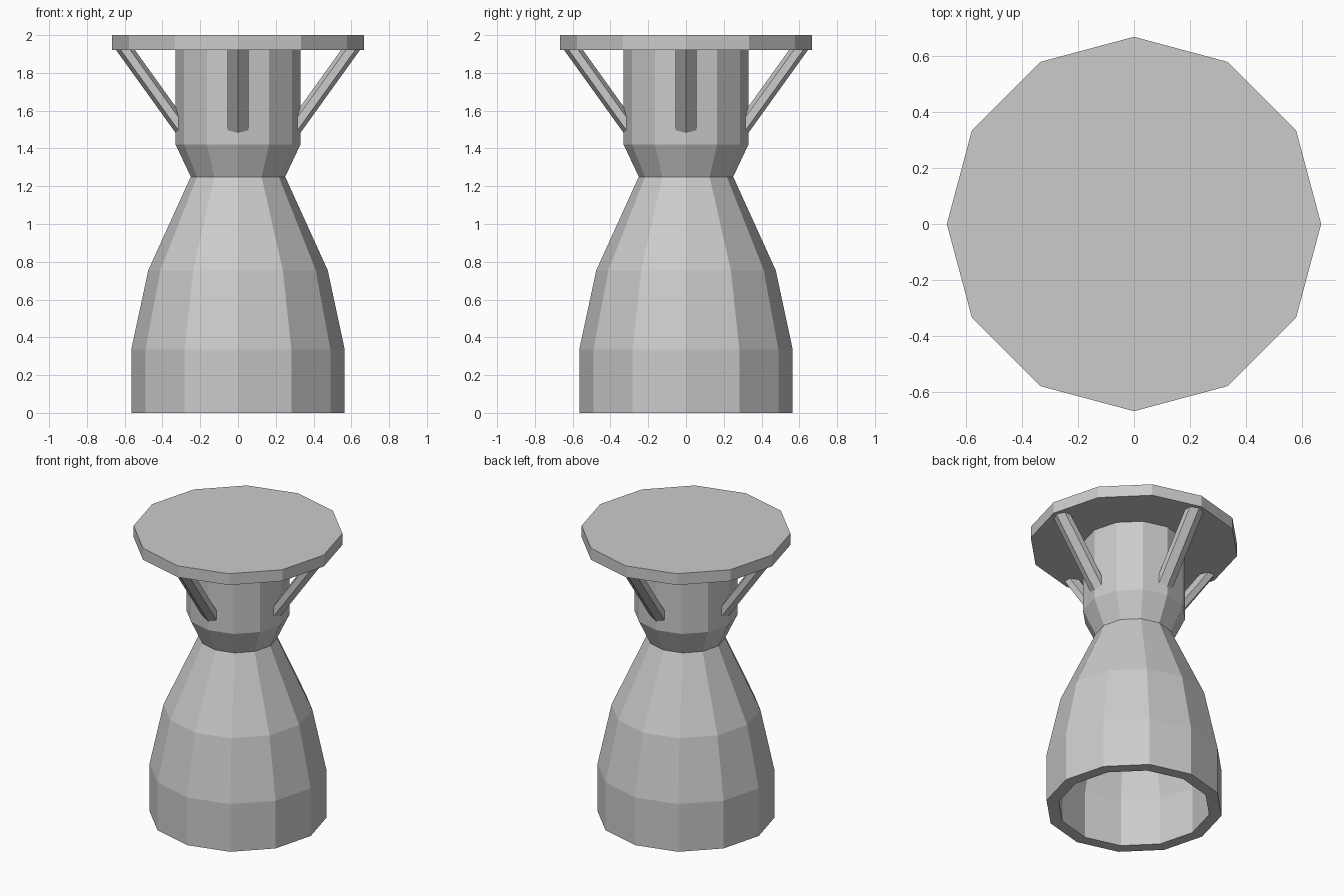
import bpy, bmesh
from math import cos, sin, pi

if "Cube" in bpy.data.objects:
    bpy.data.objects.remove(bpy.data.objects["Cube"])

SIDES = 12


def finish(name, bm):
    bmesh.ops.recalc_face_normals(bm, faces=bm.faces)
    mesh = bpy.data.meshes.new(name)
    bm.to_mesh(mesh)
    bm.free()
    obj = bpy.data.objects.new(name, mesh)
    bpy.context.collection.objects.link(obj)
    return obj


def lathe(name, profile, loop=False):
    """Revolve (radius, z) points; cap both ends or join them as a loop."""
    bm = bmesh.new()
    rings = [[bm.verts.new((r * cos(2 * pi * i / SIDES), r * sin(2 * pi * i / SIDES), z))
              for i in range(SIDES)] for r, z in profile]
    pairs = list(zip(rings, rings[1:]))
    if loop:
        pairs.append((rings[-1], rings[0]))
    else:
        bm.faces.new(rings[0])
        bm.faces.new(rings[-1])
    for a, b in pairs:
        for i in range(SIDES):
            j = (i + 1) % SIDES
            bm.faces.new((a[i], a[j], b[j], b[i]))
    return finish(name, bm)


def strut(name, angle):
    """Slanted six-sided bar with one ridge facing outward."""
    section = [(0.05, 0), (0.025, 0.055), (-0.025, 0.055),
               (-0.05, 0), (-0.025, -0.055), (0.025, -0.055)]
    bm = bmesh.new()
    c, s = cos(angle), sin(angle)
    ends = []
    for r, z in ((0.25, 1.44), (0.602, 1.93)):
        ends.append([bm.verts.new(((r + u) * c - v * s, (r + u) * s + v * c, z))
                     for u, v in section])
    bm.faces.new(ends[0])
    bm.faces.new(ends[1])
    for i in range(6):
        j = (i + 1) % 6
        bm.faces.new((ends[0][i], ends[0][j], ends[1][j], ends[1][i]))
    return finish(name, bm)


# Hollow bell nozzle: outer wall up, inner wall back down
lathe("nozzle_bell", [(0.565, 0), (0.565, 0.335), (0.475, 0.755), (0.25, 1.25),
                      (0.17, 1.25), (0.40, 0.735), (0.485, 0.325), (0.485, 0)], loop=True)

# Engine body with tapered throat
lathe("engine_body", [(0.25, 1.25), (0.33, 1.42), (0.33, 1.92)])

# Mounting plate
lathe("mounting_plate", [(0.667, 1.92), (0.667, 2.0)])

# Four diagonal struts under the plate
for k, side in enumerate(("right", "back", "left", "front")):
    strut(side + "_strut", k * pi / 2)
